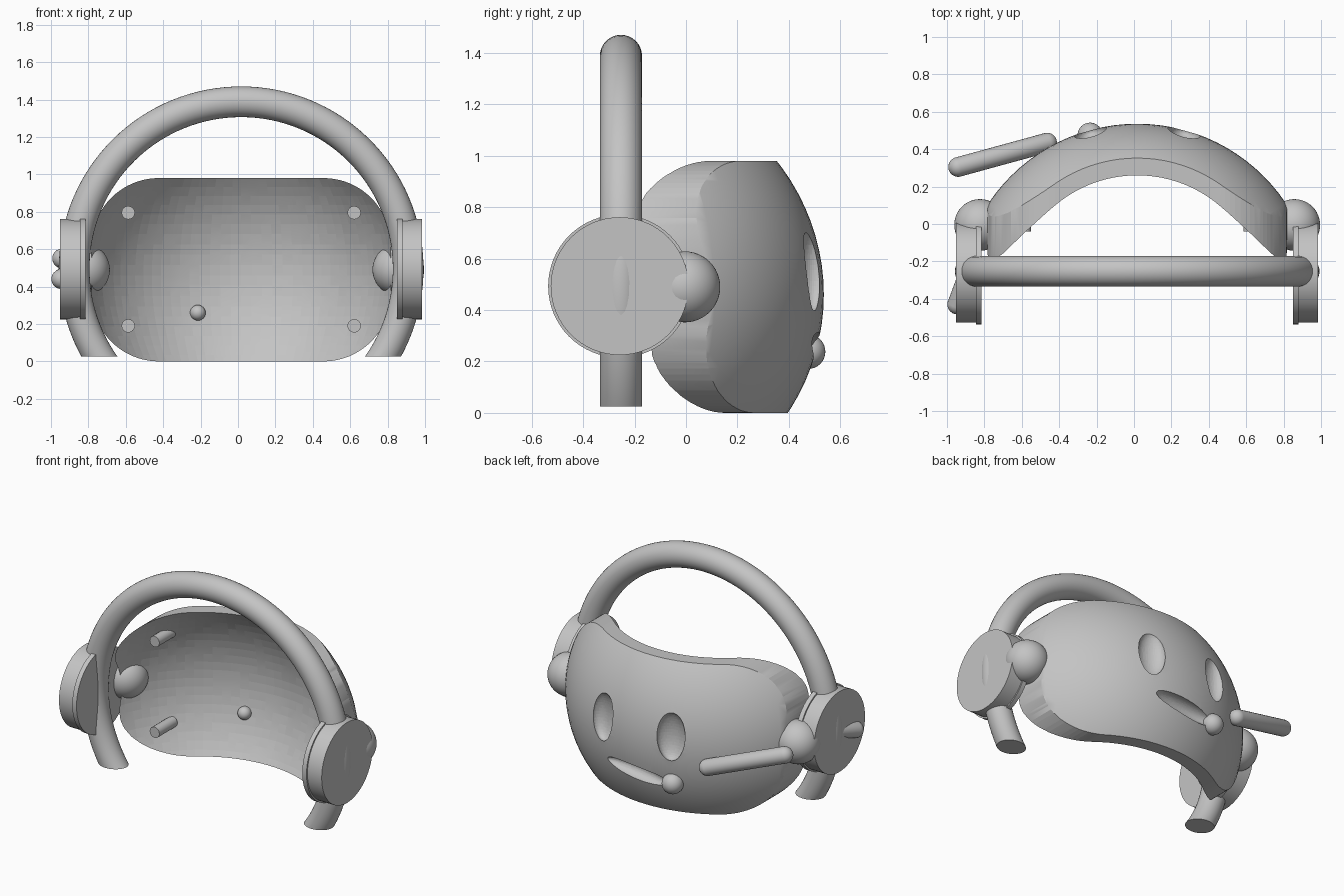
import bpy, bmesh, math
from mathutils import Vector, Matrix

if "Cube" in bpy.data.objects:
    bpy.data.objects.remove(bpy.data.objects["Cube"])

CX = 0.017          # symmetry plane
grey = bpy.data.materials.new("plain_grey")
grey.diffuse_color = (0.55, 0.55, 0.55, 1)
grey.use_nodes = True
grey.node_tree.nodes["Principled BSDF"].inputs["Base Color"].default_value = grey.diffuse_color


def finish(bm, name, helper=False):
    """Turn a bmesh into a smooth shaded object."""
    bmesh.ops.recalc_face_normals(bm, faces=bm.faces)
    me = bpy.data.meshes.new(name)
    bm.to_mesh(me)
    bm.free()
    me.materials.append(grey)
    ob = bpy.data.objects.new(name, me)
    bpy.context.collection.objects.link(ob)
    ob.hide_render = helper
    if not helper:
        smooth(ob)
    return ob


def smooth(ob):
    bpy.ops.object.select_all(action='DESELECT')
    bpy.context.view_layer.objects.active = ob
    ob.select_set(True)
    bpy.ops.object.shade_smooth_by_angle(angle=math.radians(35))


def ellipsoid(name, loc, radii, rot=Matrix(), helper=False, seg=48):
    bm = bmesh.new()
    m = Matrix.Translation(loc) @ rot @ Matrix.Diagonal((*radii, 1))
    bmesh.ops.create_uvsphere(bm, u_segments=seg, v_segments=seg // 2, radius=1, matrix=m)
    return finish(bm, name, helper)


def cylinder(bm, a, b, r, seg):
    a, b = Vector(a), Vector(b)
    m = Matrix.Translation((a + b) / 2) @ (b - a).to_track_quat('Z', 'Y').to_matrix().to_4x4()
    bmesh.ops.create_cone(bm, cap_ends=True, segments=seg, radius1=r, radius2=r,
                          depth=(b - a).length, matrix=m)


def capsule(name, a, b, r, seg=24):
    """Round-ended rod: a sphere split at its equator and stretched."""
    a, b = Vector(a), Vector(b)
    bm = bmesh.new()
    bmesh.ops.create_uvsphere(bm, u_segments=seg, v_segments=seg // 2 + 1, radius=r)
    half = (b - a).length / 2
    for v in bm.verts:
        v.co.z += half if v.co.z > 0 else -half
    bm.transform(Matrix.Translation((a + b) / 2) @ (b - a).to_track_quat('Z', 'Y').to_matrix().to_4x4())
    return finish(bm, name)


def boolean(ob, cutter, op):
    mod = ob.modifiers.new(op.lower(), 'BOOLEAN')
    mod.object, mod.operation, mod.solver = cutter, op, 'EXACT'
    bpy.context.view_layer.objects.active = ob
    bpy.ops.object.modifier_apply(modifier=mod.name)
    bpy.data.objects.remove(cutter)


# Face shell: thick ellipsoid trimmed by a rounded rectangle
centre = (CX, -0.42, 0.46)
shell = ellipsoid("face_shell", centre, (0.956, 0.956, 0.884), seg=96)
bm = bmesh.new()
W, H, R, N = 0.80, 0.49, 0.36, 20
ring = []
for k, (sx, sz) in enumerate([(1, 1), (-1, 1), (-1, -1), (1, -1)]):
    for i in range(N + 1):
        t = math.pi / 2 * (k + i / N)
        ring.append(bm.verts.new((CX + sx * (W - R) + R * math.cos(t), -0.36,
                                  H + sz * (H - R) + R * math.sin(t))))
face = bm.faces.new(ring)
ext = bmesh.ops.extrude_face_region(bm, geom=[face])
bmesh.ops.translate(bm, verts=[g for g in ext["geom"] if isinstance(g, bmesh.types.BMVert)], vec=(0, 1.1, 0))
boolean(shell, finish(bm, "shell_outline", True), 'INTERSECT')
boolean(shell, ellipsoid("shell_hollow", centre, (0.86, 0.86, 0.85), helper=True, seg=96), 'DIFFERENCE')

# Eye and mouth recesses
for s in (-1, 1):
    rot = Matrix.Rotation(-s * 0.27, 4, 'Z')
    boolean(shell, ellipsoid("eye_recess", (CX + s * 0.25, 0.49, 0.555), (0.09, 0.06, 0.16), rot, True), 'DIFFERENCE')
rot = Matrix.Rotation(-0.13, 4, 'Y')
boolean(shell, ellipsoid("mouth_recess", (0.0, 0.505, 0.255), (0.24, 0.06, 0.05), rot, True), 'DIFFERENCE')
smooth(shell)

# Headband: round tube swept along an arc, with level ends
bm = bmesh.new()
RB, r, ZC, NB, NT = 0.893, 0.082, 0.495, 96, 32
a0 = -math.asin(0.55 / 0.8)
rings = []
for i in range(NB + 1):
    t = a0 + (math.pi - 2 * a0) * i / NB
    rings.append([bm.verts.new((CX + (RB + r * math.cos(p)) * math.cos(t), -0.253 + r * math.sin(p),
                                ZC + (RB + r * math.cos(p)) * math.sin(t)))
                  for p in (2 * math.pi * j / NT for j in range(NT))])
for a, b in zip(rings, rings[1:]):
    for j in range(NT):
        bm.faces.new((a[j], a[(j + 1) % NT], b[(j + 1) % NT], b[j]))
cut = bmesh.ops.bisect_plane(bm, geom=bm.verts[:] + bm.edges[:] + bm.faces[:],
                             plane_co=(0, 0, 0.025), plane_no=(0, 0, -1), clear_outer=True)
bmesh.ops.holes_fill(bm, edges=[e for e in bm.edges if e.is_boundary], sides=0)
finish(bm, "headband")

# Ear cups, hinge balls and inner pins on both sides
for s, side in ((-1, "left"), (1, "right")):
    for part, x0, x1, rad in (("ear_pad", 0.832, 0.863, 0.278), ("ear_cup", 0.863, 0.968, 0.268)):
        bm = bmesh.new()
        cylinder(bm, (CX + s * x0, -0.258, 0.493), (CX + s * x1, -0.258, 0.493), rad, 64)
        finish(bm, f"{part}_{side}")
    ellipsoid(f"hinge_ball_{side}", (CX + s * 0.84, -0.005, 0.49), (0.138,) * 3)
    for z, level in ((0.795, "upper"), (0.19, "lower")):
        bm = bmesh.new()
        cylinder(bm, (CX + s * 0.604, -0.04, z), (CX + s * 0.604, 0.15, z), 0.036, 16)
        finish(bm, f"pin_{level}_{side}")

# Microphone boom, its stub on the ear cup, and the mouth ball
capsule("boom", (-0.94, 0.305, 0.55), (-0.465, 0.435, 0.39), 0.053)
capsule("boom_stub", (-0.945, -0.43, 0.44), (-0.86, -0.2, 0.5), 0.053)
ellipsoid("mouth_ball", (-0.235, 0.475, 0.238), (0.067,) * 3, seg=32)
capsule("mouth_ball_stem", (-0.23, 0.45, 0.245), (-0.215, 0.375, 0.26), 0.042)
